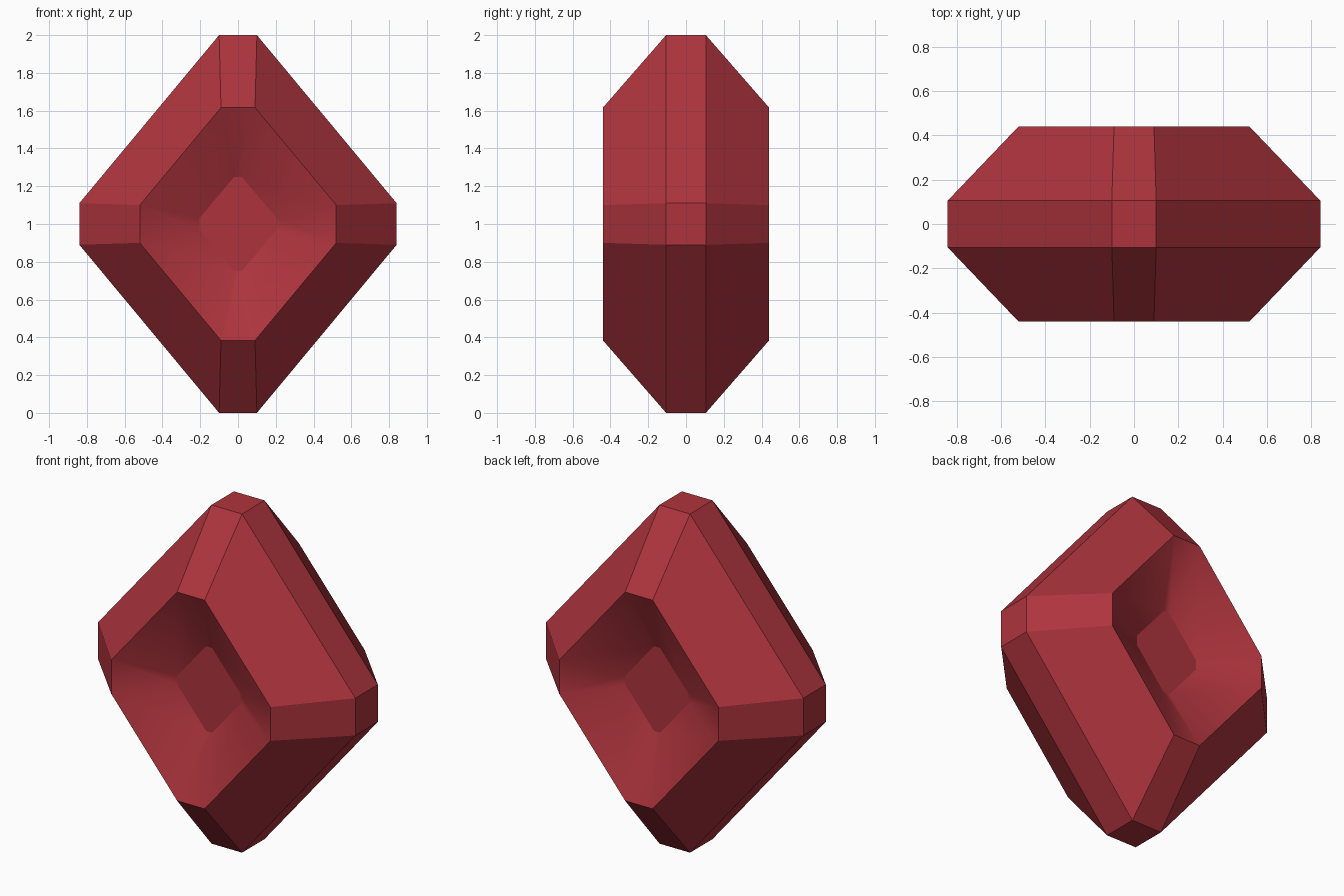
import bpy, bmesh

if "Cube" in bpy.data.objects:
    bpy.data.objects.remove(bpy.data.objects["Cube"])

# One flat red for the whole gem
red = bpy.data.materials.new("gem red")
red.diffuse_color = (0.42, 0.034, 0.046, 1)
red.use_nodes = True
red.node_tree.nodes["Principled BSDF"].inputs["Base Color"].default_value = red.diffuse_color


def ring(bm, side, tip, depth):
    """Diamond with cut corners: side = (x, half z), tip = (half x, z)."""
    (sx, sz), (tx, tz) = side, tip
    pts = [(sx, -sz), (sx, sz), (tx, tz), (-tx, tz),
           (-sx, sz), (-sx, -sz), (-tx, -tz), (tx, -tz)]
    return [bm.verts.new((x, depth, 1 + z)) for x, z in pts]


def bridge(bm, a, b, smooth=False):
    n = len(a)
    for i in range(n):
        j = (i + 1) % n
        bm.faces.new((a[i], a[j], b[j], b[i])).smooth = smooth


bm = bmesh.new()
belts = []
for s in (-1, 1):
    belt = ring(bm, (0.84, 0.11), (0.10, 1.0), 0.105 * s)
    rim = ring(bm, (0.52, 0.10), (0.09, 0.616), 0.44 * s)
    floor = ring(bm, (0.205, 0.03), (0.02, 0.25), 0.27 * s)
    bridge(bm, belt, rim)                 # outer bevel
    bridge(bm, rim, floor, smooth=True)   # softly shaded recess walls
    bm.faces.new(floor)                   # recess floor
    belts.append(belt)
bridge(bm, *belts)                        # flat belt around the middle
bmesh.ops.recalc_face_normals(bm, faces=bm.faces)

mesh = bpy.data.meshes.new("gem")
bm.to_mesh(mesh)
bm.free()
mesh.materials.append(red)
gem = bpy.data.objects.new("gem", mesh)
bpy.context.collection.objects.link(gem)
